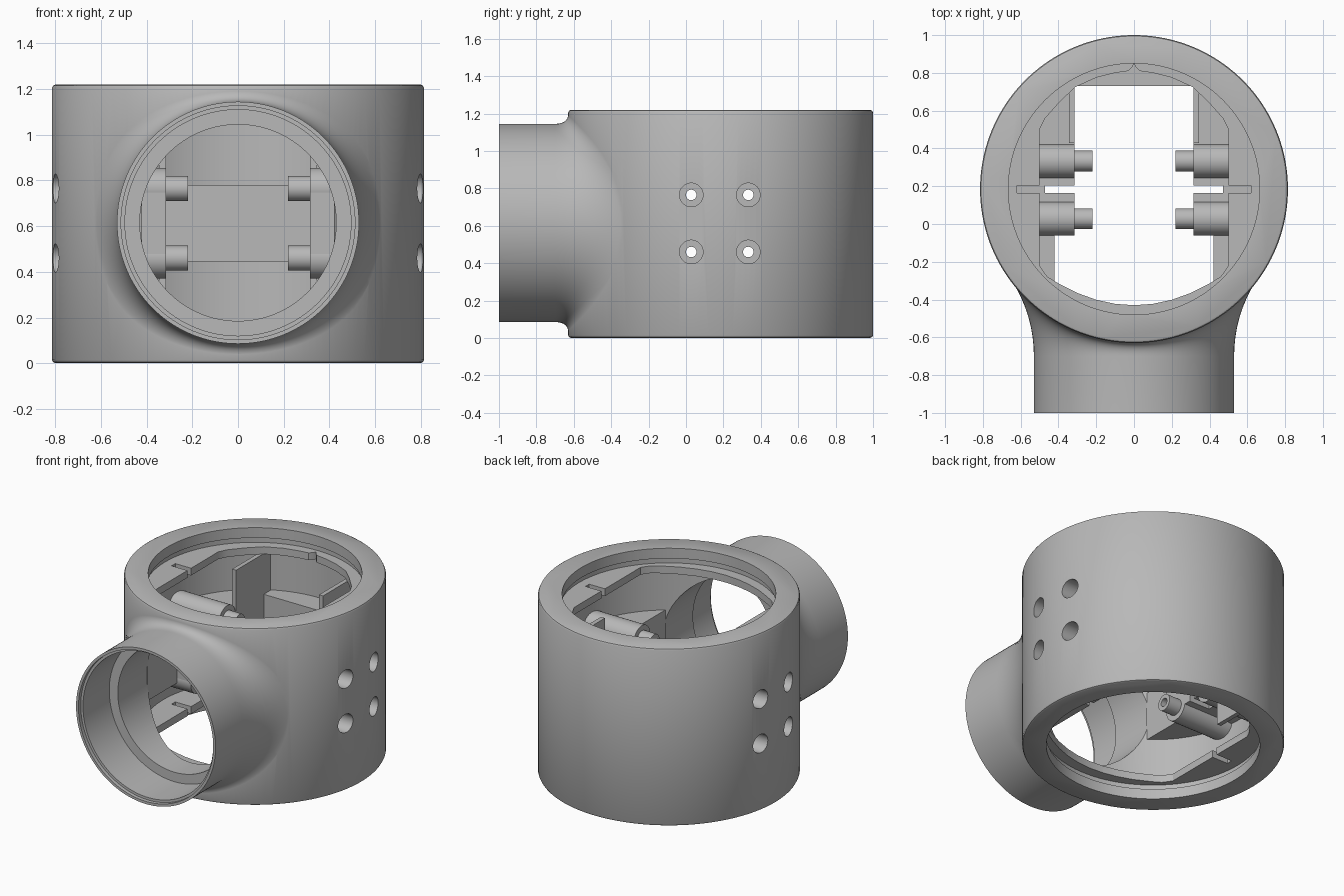
import bpy, bmesh, math
from mathutils import Matrix, Vector

cube = bpy.data.objects.get("Cube")
if cube:
    bpy.data.objects.remove(cube, do_unlink=True)

grey = bpy.data.materials.new("plain grey plastic")
grey.use_nodes = True
colour = (0.48, 0.48, 0.48, 1)
grey.diffuse_color = colour
grey.node_tree.nodes["Principled BSDF"].inputs["Base Color"].default_value = colour

CY, R, H = 0.185, 0.815, 1.22     # body axis, radius, height
PZ, PR = 0.615, 0.53              # pipe axis height, pipe radius
UP = Matrix.Translation((0, CY, 0))
FRONT = Matrix.Translation((0, 0, PZ)) @ Matrix.Rotation(math.pi / 2, 4, 'X')  # local z = -y


def finish(name, bm):
    bmesh.ops.remove_doubles(bm, verts=bm.verts, dist=1e-5)
    bmesh.ops.recalc_face_normals(bm, faces=bm.faces)
    mesh = bpy.data.meshes.new(name)
    bm.to_mesh(mesh)
    bm.free()
    mesh.materials.append(grey)
    ob = bpy.data.objects.new(name, mesh)
    bpy.context.collection.objects.link(ob)
    return ob


def loft(bm, rings, wrap=False):
    n = len(rings[0])
    pairs = list(zip(rings, rings[1:])) + ([(rings[-1], rings[0])] if wrap else [])
    for a, b in pairs:
        for i in range(n):
            j = (i + 1) % n
            bm.faces.new((a[i], a[j], b[j], b[i]))
    if not wrap:
        bm.faces.new(rings[0])
        bm.faces.new(rings[-1])


def lathe(name, profile, matrix, sides=128, wrap=False):
    bm = bmesh.new()
    rings = []
    for r, z in profile:
        angles = [2 * math.pi * i / sides for i in range(sides)]
        rings.append([bm.verts.new(matrix @ Vector((r * math.cos(a), r * math.sin(a), z))) for a in angles])
    loft(bm, rings, wrap)
    return finish(name, bm)


def drum(name, r, z0, z1, matrix=UP, sides=128):
    return lathe(name, [(r, z0), (r, z1)], matrix, sides)


def prism(name, half, z0, z1):
    # outline given for +x from front to back, mirrored to -x
    outline = half + [(-x, y) for x, y in reversed(half) if x > 0]
    bm = bmesh.new()
    loft(bm, [[bm.verts.new((x, y, z)) for x, y in outline] for z in (z0, z1)])
    return finish(name, bm)


def box(name, x0, x1, y0, y1, z0, z1):
    bm = bmesh.new()
    loft(bm, [[bm.verts.new((x, y, z)) for x, y in ((x0, y0), (x1, y0), (x1, y1), (x0, y1))] for z in (z0, z1)])
    return finish(name, bm)


def boolean(ob, tool, operation='DIFFERENCE'):
    mod = ob.modifiers.new("cut", 'BOOLEAN')
    mod.operation, mod.object, mod.solver = operation, tool, 'EXACT'
    bpy.context.view_layer.objects.active = ob
    bpy.ops.object.modifier_apply(modifier=mod.name)
    bpy.data.objects.remove(tool, do_unlink=True)


def smooth(ob):
    bpy.ops.object.select_all(action='DESELECT')
    ob.select_set(True)
    bpy.context.view_layer.objects.active = ob
    bpy.ops.object.shade_smooth_by_angle(angle=math.radians(30))


def side_matrix(side, y, z):
    # local z points outward along x
    return Matrix.Translation((0, y, z)) @ Matrix.Rotation(side * math.pi / 2, 4, 'Y')


# Round body with softened rims
e = 0.015
body = lathe("housing_body", [(R - e, 0), (R - e / 3, e / 3), (R, e), (R, H - e),
                              (R - e / 3, H - e / 3), (R - e, H)], UP, 160)

# Front pipe flaring into the body with a blended fillet
bm = bmesh.new()
sides, steps = 128, 10


def on_body(rho, a):
    x = rho * math.cos(a)
    return Vector((x, CY - math.sqrt((R - 0.001) ** 2 - x * x), PZ + rho * math.sin(a)))


columns = []
for i in range(sides):
    a = 2 * math.pi * i / sides
    c, s = math.cos(a), math.sin(a)
    start = Vector((PR * c, -0.70, PZ + PR * s))
    corner = on_body(PR, a)
    end = on_body(PR + 0.18 * c * c + 0.058 * s * s, a)
    col = [Vector((PR * c, -1, PZ + PR * s))]
    for k in range(steps + 1):
        t = k / steps
        col.append(start * (1 - t) ** 2 + corner * 2 * t * (1 - t) + end * t * t)
    col.append(Vector((0.5 * c, 0, PZ + 0.5 * s)))
    columns.append([bm.verts.new(p) for p in col])
loft(bm, [list(ring) for ring in zip(*columns)])
boolean(body, finish("pipe", bm), 'UNION')

# Recessed rims at both ends with a shallow undercut, and the hollow between the ledges
for z0, z1 in ((1.11, 1.3), (-0.1, 0.11)):
    boolean(body, drum("rim_cut", 0.665, z0, z1))
for z0, z1 in ((1.11, 1.15), (0.07, 0.11)):
    boolean(body, drum("undercut", 0.685, z0, z1))
boolean(body, drum("hollow_cut", 0.70, 0.16, 1.06))

# Shaped opening through both ledges
arc = [(0.5 * t, -0.43 + 0.18 * t * t) for t in (0, 0.2, 0.4, 0.6, 0.8, 0.92)]
opening = arc + [(0.5, -0.22), (0.5, 0.5), (0.47, 0.56), (0.39, 0.65), (0.31, 0.725), (0.2, 0.775),
                 (0.1, 0.8), (0.03, 0.81), (0.01, 0.83), (0, 0.85)]
boolean(body, prism("opening_cut", opening, 0.05, 1.15))
for side in (-1, 1):
    x0, x1 = sorted((side * 0.45, side * 0.62))
    boolean(body, box("slit_cut", x0, x1, 0.165, 0.205, 0.05, 1.15))

# Stepped pipe bore
boolean(body, lathe("bore_cut", [(0.43, 0.2), (0.43, 0.69), (0.495, 0.69), (0.495, 0.975),
                                 (0.512, 0.975), (0.512, 1.1)], FRONT))

# Side screw holes
spots = [(side, y, z) for side in (-1, 1) for y in (0.028, 0.333) for z in (0.46, 0.765)]
for side, y, z in spots:
    boolean(body, drum("hole_cut", 0.063, 0.5, 1, side_matrix(side, y, z), 48))
smooth(body)

# Inner shelf with a stepped gap down the middle
shelf = drum("inner_shelf", 0.705, 0.445, 0.78)
gap = [(0.42, -0.7), (0.42, -0.06), (0.315, -0.06), (0.315, 0.165), (0.47, 0.165),
       (0.47, 0.205), (0.315, 0.205), (0.315, 0.73), (0, 0.73)]
boolean(shelf, prism("gap_cut", gap, 0.3, 0.9))
for side, y, z in spots:
    boolean(shelf, drum("socket_cut", 0.085, 0.25, 0.9, side_matrix(side, y, z), 48))
smooth(shelf)

# Upright ribs beside the back wall
for side, label in ((1, "left"), (-1, "right")):
    for z0, z1, level in ((0.78, 1.06, "upper"), (0.16, 0.445, "lower")):
        x0, x1 = sorted((side * 0.315, side * 0.345))
        box(f"{level}_rib_{label}", x0, x1, 0.43, 0.80, z0, z1)

# Hollow stepped screw posts
post = [(0.063, 0.71), (0.09, 0.71), (0.09, 0.315), (0.055, 0.315),
        (0.055, 0.22), (0.028, 0.22), (0.028, 0.5), (0.063, 0.5)]
for side, y, z in spots:
    label = ("left" if side > 0 else "right") + ("_back" if y > 0.2 else "_front") + ("_upper" if z > 0.6 else "_lower")
    smooth(lathe("screw_post_" + label, post, side_matrix(side, y, z), 48, True))
